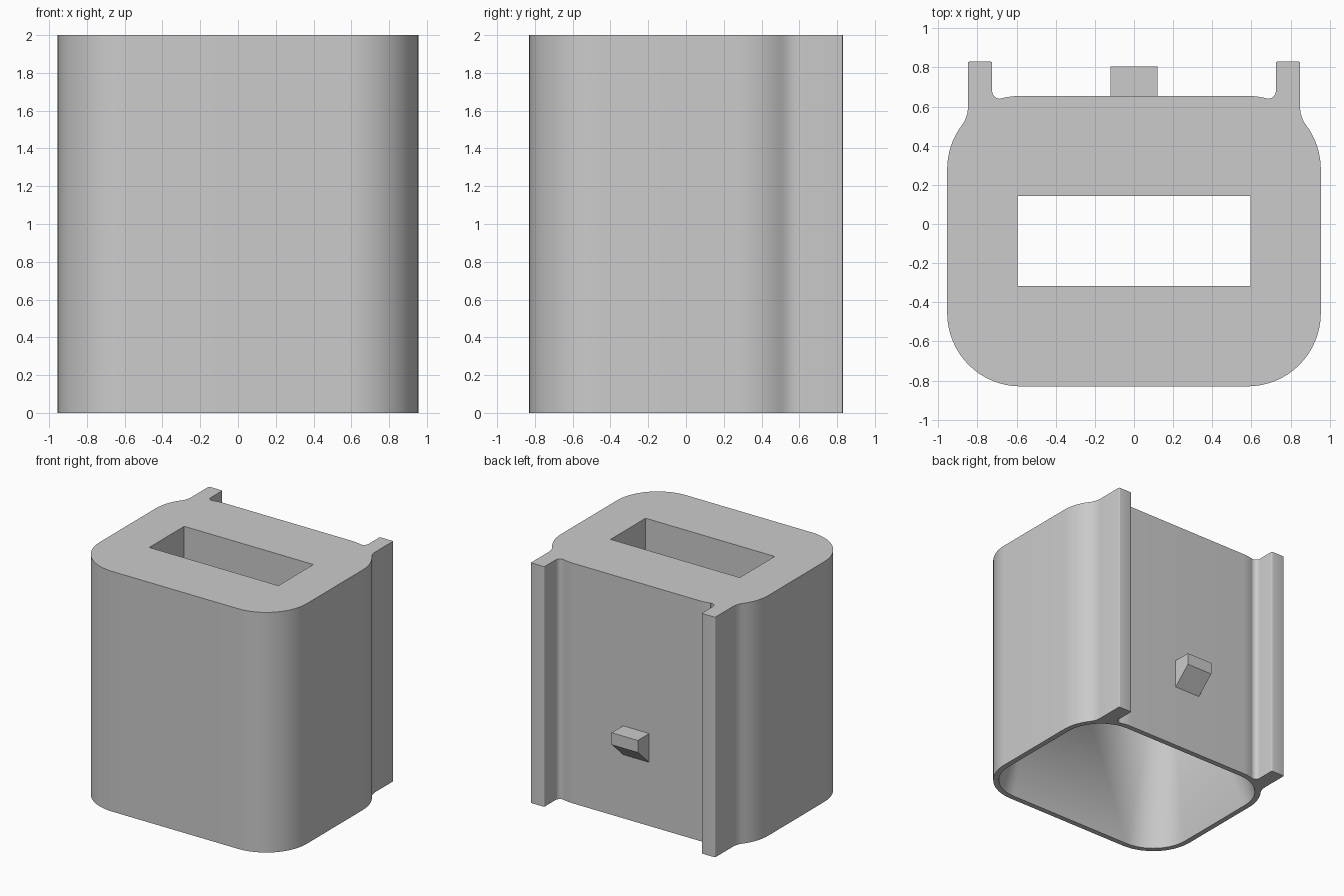
import bpy, bmesh
from math import sin, cos, radians

cube = bpy.data.objects.get("Cube")
if cube:
    bpy.data.objects.remove(cube, do_unlink=True)

HEIGHT, SLOT_START = 2.0, 1.7
HALF_W, FRONT, BACK, RADIUS, WALL = 0.955, -0.83, 0.655, 0.375, 0.045
RAIL_IN, RAIL_OUT, RAIL_END, ROUND = 0.725, 0.849, 0.83, 0.008
SLOT_X, SLOT_FRONT, SLOT_BACK = 0.595, -0.318, 0.142

grey = bpy.data.materials.new("plain grey")
grey.use_nodes = True
grey.diffuse_color = (0.6, 0.6, 0.6, 1)
grey.node_tree.nodes["Principled BSDF"].inputs["Base Color"].default_value = grey.diffuse_color


def arc(cx, cy, r, start, end, steps=16):
    """Points on an arc, angles in degrees."""
    angles = [radians(start + (end - start) * i / steps) for i in range(steps + 1)]
    return [(cx + r * cos(a), cy + r * sin(a)) for a in angles]


def mirrored(half):
    """Close a right-hand half outline with its mirror image."""
    return half + [(-x, y) for x, y in reversed(half)]


def finish(bm, name):
    bmesh.ops.recalc_face_normals(bm, faces=bm.faces)
    mesh = bpy.data.meshes.new(name)
    bm.to_mesh(mesh)
    bm.free()
    mesh.materials.append(grey)
    obj = bpy.data.objects.new(name, mesh)
    bpy.context.collection.objects.link(obj)
    return obj


def ring(bm, points, z):
    """A closed loop of vertices at one height, with its edges."""
    verts = [bm.verts.new((x, y, z)) for x, y in points]
    return verts, [bm.edges.new((v, verts[(i + 1) % len(verts)])) for i, v in enumerate(verts)]


def skin(bm, low, high):
    """Join two rings that have the same number of points."""
    for i in range(len(low)):
        bm.faces.new((low[i - 1], low[i], high[i], high[i - 1]))


# Outer outline: rounded body flowing into a thin rail at each back corner
cx, cy_front, cy_back = HALF_W - RADIUS, FRONT + RADIUS, BACK - RADIUS
blend = radians(37)
flare = (cx + RADIUS * cos(blend) - RAIL_OUT) / (1 - cos(blend))
outer = mirrored(
    arc(cx, cy_front, RADIUS, -90, 0)
    + arc(cx, cy_back, RADIUS, 0, 37, 8)
    + arc(RAIL_OUT + flare, cy_back + (RADIUS + flare) * sin(blend), flare, 217, 180, 6)[1:]
    + arc(RAIL_OUT - ROUND, RAIL_END - ROUND, ROUND, 0, 90, 4)
    + arc(RAIL_IN + ROUND, RAIL_END - ROUND, ROUND, 90, 180, 4)
    + arc(0.685, 0.68, 0.04, 0, -100, 8)
    + arc(cx, cy_back, RADIUS, 75, 90, 4))

# Inner outlines: wide mouth below; the slot repeats its corner points to match
r = RADIUS - WALL
mouth = mirrored(arc(cx, cy_front, r, -90, 0) + arc(cx, cy_back, r, 0, 90))
slot = mirrored(arc(SLOT_X, SLOT_FRONT, 0, -90, 0) + arc(SLOT_X, SLOT_BACK, 0, 0, 90))

# Sleeve body: the inside narrows from the mouth up to a straight slot
bm = bmesh.new()
outer_low, rim_edges = ring(bm, outer, 0)
outer_high, top_edges = ring(bm, outer, HEIGHT)
mouth_low, mouth_edges = ring(bm, mouth, 0)
slot_low, throat_edges = ring(bm, slot, SLOT_START)
slot_high, slot_edges = ring(bm, slot, HEIGHT)
for low, high in ((outer_low, outer_high), (mouth_low, slot_low), (slot_low, slot_high)):
    skin(bm, low, high)
for e in throat_edges:
    e.smooth = False
bmesh.ops.triangle_fill(bm, edges=rim_edges + mouth_edges, use_beauty=True)
bmesh.ops.remove_doubles(bm, verts=slot_low + slot_high, dist=0.0001)
top_loops = [e for e in bm.edges if e.is_boundary]
bmesh.ops.triangle_fill(bm, edges=top_loops, use_beauty=True)
body = finish(bm, "sleeve_body")
bpy.ops.object.select_all(action="DESELECT")
bpy.context.view_layer.objects.active = body
body.select_set(True)
bpy.ops.object.shade_smooth_by_angle(angle=radians(40), keep_sharp_edges=True)

# Catch on the back wall: flat top, sloping underside
bm = bmesh.new()
side = [(BACK - 0.01, 0.53), (BACK, 0.53), (0.806, 0.67), (0.806, 0.77), (BACK - 0.01, 0.77)]
face = bm.faces.new([bm.verts.new((-0.12, y, z)) for y, z in side])
new = bmesh.ops.extrude_face_region(bm, geom=[face])["geom"]
bmesh.ops.translate(bm, vec=(0.24, 0, 0),
                    verts=[g for g in new if isinstance(g, bmesh.types.BMVert)])
finish(bm, "back_catch")
